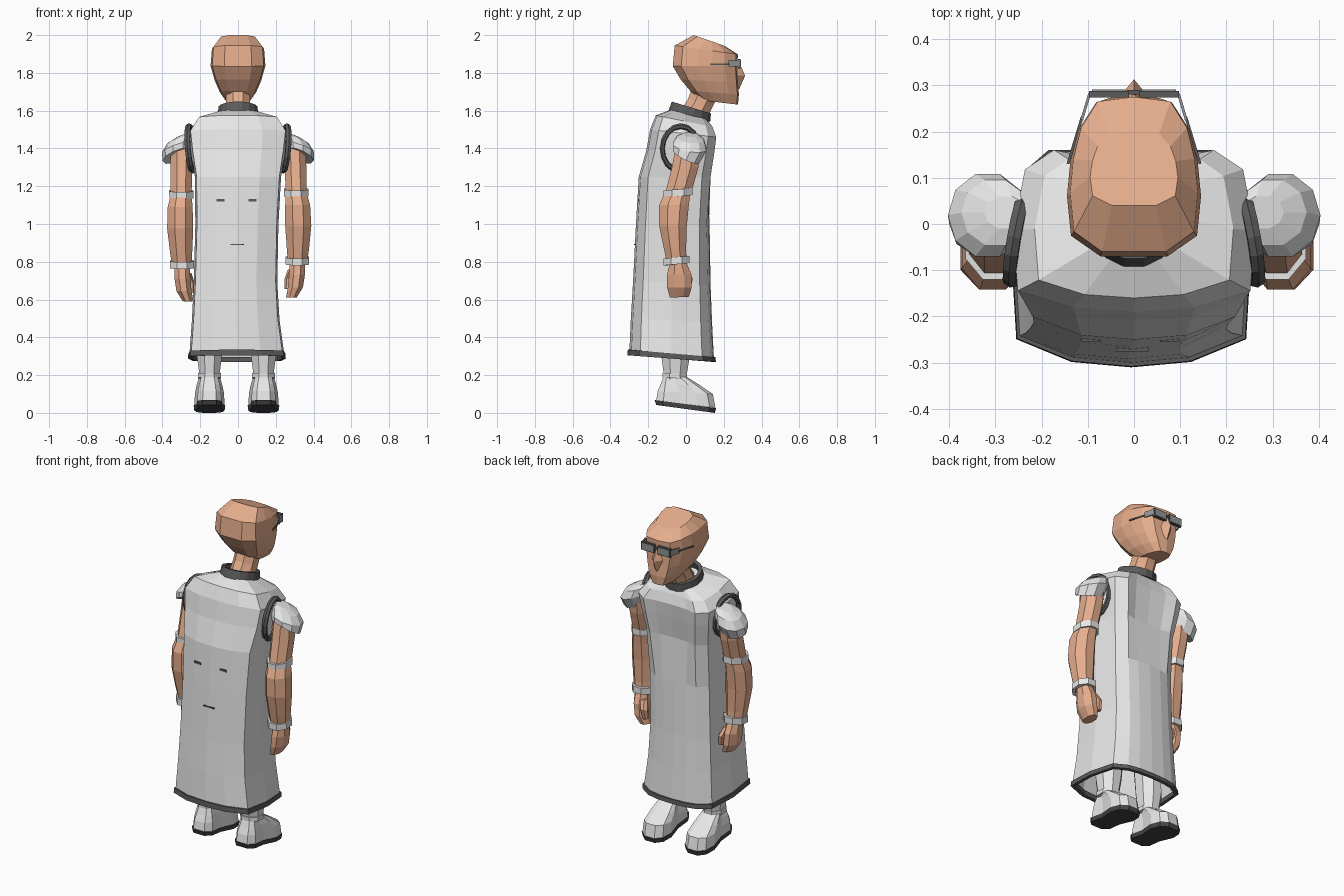
import bpy, bmesh, math
from mathutils import Vector


def material(name, rgb):
    m = bpy.data.materials.new(name)
    m.diffuse_color = (*rgb, 1)
    return m


SKIN = material("skin", (0.79, 0.42, 0.265))
CLOTH = material("light grey cloth", (0.80, 0.80, 0.80))
TRIM = material("dark grey trim", (0.105, 0.105, 0.105))
SOLE = material("sole black", (0.06, 0.06, 0.06))
LENS = material("lens grey", (0.29, 0.31, 0.32))


# Cross-section templates: x as fraction of half width, y as fraction back to front
def oval(n, turn=0.5):
    k = 1 / math.cos(math.pi / n) if turn else 1
    pts = []
    for i in range(n):
        a = 2 * math.pi * (i + turn) / n
        pts.append((math.sin(a) * k, 0.5 - 0.5 * math.cos(a) * k))
    return pts


def mirrored(half):
    return half + [(-x, y) for x, y in reversed(half) if x > 0]


BACK = [(0, 0), (.5, .025), (.96, .13), (1, .5)]
SKIRT = mirrored(BACK + [(.9, .86), (.62, .96), (.35, .99), (0, 1)])
CHEST = mirrored(BACK + [(.9, .88), (.66, 1), (.4, .96), (0, .95)])
HEAD = mirrored([(.5, 0), (.94, .13), (1, .38), (.95, .6), (.83, .8), (.57, .97), (0, 1)])
SHOE = mirrored([(.45, 0), (.8, .12), (.75, .4), (1, .7), (.85, .9), (.4, 1)])


def loft(name, mat, rings, shape, caps=(True, True), wrap=False, slope=0):
    """Ring: back y, back z, front y, front z, half width, centre x.
    shape is one template, or a list of one template per ring."""
    shapes = shape if isinstance(shape[0], list) else [shape] * len(rings)
    bm = bmesh.new()
    loops = []
    for (yb, zb, yf, zf, w, cx), pts in zip(rings, shapes):
        loops.append([bm.verts.new((cx + w * x, yb + (yf - yb) * t,
                                    zb + (zf - zb) * t + slope * w * x))
                      for x, t in pts])
    n = len(loops[0])
    pairs = list(zip(loops, loops[1:]))
    if wrap:
        pairs.append((loops[-1], loops[0]))
    for a, b in pairs:
        for i in range(n):
            j = (i + 1) % n
            bm.faces.new((a[i], a[j], b[j], b[i]))
    if not wrap:
        if caps[0]:
            bm.faces.new(loops[0])
        if caps[1]:
            bm.faces.new(loops[-1])
    bmesh.ops.recalc_face_normals(bm, faces=bm.faces)
    me = bpy.data.meshes.new(name)
    bm.to_mesh(me)
    bm.free()
    me.materials.append(mat)
    ob = bpy.data.objects.new(name, me)
    bpy.context.collection.objects.link(ob)
    return ob


def box(name, mat, loc, size, rot=(0, 0, 0)):
    bpy.ops.mesh.primitive_cube_add(size=1, location=loc, rotation=rot)
    ob = bpy.context.object
    ob.name = name
    ob.scale = size
    ob.data.materials.append(mat)


def bar(name, mat, a, b, thick, height):
    a, b = Vector(a), Vector(b)
    box(name, mat, (a + b) / 2, (thick, (a - b).length, height),
        (0, 0, math.atan2(a.x - b.x, b.y - a.y)))


def central(rings):
    return [r + (0,) for r in rings]


# Gown, open at the bottom
loft("gown", CLOTH, [
    (-.300, .32, .148, .285, .252, -.006),
    (-.292, .50, .138, .48, .232, -.012),
    (-.280, .70, .130, .68, .221, -.013),
    (-.265, 1.00, .125, .99, .220, -.006),
    (-.250, 1.25, .130, 1.25, .228, 0),
    (-.210, 1.39, .150, 1.38, .250, 0),
    (-.190, 1.50, .160, 1.46, .262, 0),
    (-.160, 1.575, .140, 1.515, .215, 0),
    (-.080, 1.605, .110, 1.555, .10, 0)],
    [SKIRT] * 4 + [CHEST] * 4 + [SKIRT], caps=(False, True))
loft("gown_hem", TRIM, [
    (-.310, .305, .158, .27, .259, -.006), (-.308, .335, .156, .295, .257, -.006),
    (-.290, .335, .138, .295, .240, -.006), (-.290, .305, .138, .27, .240, -.006)],
    SKIRT, wrap=True)

# Small openings at the back of the gown
for x in (-.093, .077):
    box("back_slit", TRIM, (x, -.250, 1.127), (.042, .009, .013), (.05, 0, 0))
box("back_crease", TRIM, (-.004, -.271, .892), (.070, .009, .006), (.05, 0, 0))

# Collar and neck
loft("collar", TRIM, central([
    (-.092, 1.602, .128, 1.540, .107), (-.075, 1.648, .132, 1.585, .103),
    (-.055, 1.642, .112, 1.591, .083), (-.070, 1.596, .106, 1.546, .085)]),
    oval(16), wrap=True)
loft("neck", SKIN, central([
    (-.05, 1.57, .10, 1.53, .068), (.01, 1.66, .14, 1.62, .064),
    (.04, 1.74, .18, 1.70, .064)]), oval(8))

# Head and nose
loft("head", SKIN, central([
    (.080, 1.655, .275, 1.632, .060),
    (.022, 1.705, .280, 1.685, .096),
    (-.028, 1.765, .276, 1.75, .123),
    (-.070, 1.835, .272, 1.84, .145),
    (-.060, 1.945, .275, 1.898, .138),
    (.040, 2.0, .200, 1.945, .095)]), HEAD)
loft("nose", SKIN, central([
    (.23, 1.715, .282, 1.715, .030), (.23, 1.785, .313, 1.785, .034),
    (.23, 1.855, .282, 1.855, .016)]), oval(4, 0))

# Glasses
for s in (1, -1):
    box("glasses_frame", TRIM, (s * .054, .281, 1.848), (.086, .014, .050))
    box("glasses_lens", LENS, (s * .054, .2885, 1.848), (.074, .004, .038))
    bar("glasses_hinge", LENS, (s * .096, .282, 1.85), (s * .113, .225, 1.85), .006, .034)
    bar("glasses_temple", TRIM, (s * .112, .232, 1.848), (s * .143, .13, 1.845), .006, .008)
box("glasses_bridge", TRIM, (0, .285, 1.855), (.03, .010, .010))

# Arms: the left one hangs slightly lower and closer to the body
for s, side in ((1, "right"), (-1, "left")):
    def limb(rings):
        out = []
        for yb, zb, yf, zf, w, cx in rings:
            k = 0 if s > 0 else min(1, max(0, (1.45 - zb) / .65))
            out.append((yb, zb - .02 * k, yf, zf - .02 * k, w, s * (cx - .018 * k)))
        return out

    loft(side + "_shoulder_cap", CLOTH, limb([
        (-.070, 1.395, .07, 1.330, .078, .319),
        (-.070, 1.425, .108, 1.395, .082, .317),
        (-.045, 1.460, .095, 1.445, .070, .300),
        (-.01, 1.478, .060, 1.472, .044, .278)]), oval(10), slope=-.33 * s)
    loft(side + "_upper_arm", SKIN, limb([
        (-.05, 1.43, .08, 1.43, .055, .300),
        (-.075, 1.30, .066, 1.30, .058, .304),
        (-.110, 1.16, .026, 1.16, .055, .309)]), oval(8))
    loft(side + "_forearm", SKIN, limb([
        (-.115, 1.16, .022, 1.16, .056, .309),
        (-.142, 1.10, .015, 1.10, .066, .316),
        (-.142, .99, .004, .99, .069, .319),
        (-.115, .86, .000, .86, .058, .317),
        (-.100, .79, .005, .79, .050, .315)]), oval(8))
    for part, z, yb, yf, w, cx in (("elbow_band", 1.165, -.120, .034, .064, .308),
                                   ("wrist_band", .805, -.118, .018, .063, .314)):
        loft(side + "_" + part, CLOTH, limb([
            (yb, z - .024, yf, z - .012, w, cx), (yb, z + .012, yf, z + .026, w, cx),
            (yb + .02, z + .012, yf - .02, z + .026, w - .016, cx),
            (yb + .02, z - .024, yf - .02, z - .012, w - .016, cx)]), oval(8), wrap=True)
    # Hand with curled fingers and a thumb
    loft(side + "_hand", SKIN, limb([
        (-.085, .80, .000, .80, .040, .315),
        (-.100, .73, .028, .735, .042, .312),
        (-.100, .665, .030, .665, .040, .304),
        (-.085, .61, .015, .615, .028, .283)]), oval(8))
    loft(side + "_thumb", SKIN, limb([
        (-.03, .76, .010, .76, .018, .285),
        (-.01, .71, .035, .71, .018, .268),
        (-.01, .655, .025, .655, .013, .262)]), oval(6))
    # Armhole trim
    bpy.ops.mesh.primitive_torus_add(
        major_segments=16, minor_segments=6, major_radius=.110, minor_radius=.014,
        location=(s * .249, -.030, 1.40),
        rotation=(0, math.radians(90 + 5 * s), math.radians(10 * s)))
    ring = bpy.context.object
    ring.name = side + "_armhole_trim"
    ring.scale = (1.08, .88, 1.2)
    ring.data.materials.append(TRIM)

    # Legs, ankle cuffs and shoes
    c = s * .143 - .008
    loft(side + "_leg", CLOTH, [
        (-.115, .18, .000, .18, .050, c), (-.130, .30, .020, .30, .066, c),
        (-.140, .75, .040, .75, .066, s * .110 - .008)], oval(8))
    loft(side + "_ankle_cuff", CLOTH, [
        (-.125, .188, .006, .180, .060, c), (-.125, .212, .006, .205, .060, c)], oval(8))
    loft(side + "_shoe", CLOTH, [
        (-.158, .065, .156, .028, .080, c), (-.150, .115, .142, .100, .077, c),
        (-.135, .150, .075, .146, .068, c), (-.118, .195, .005, .190, .054, c)], SHOE)
    loft(side + "_sole", SOLE, [
        (-.158, .042, .152, .000, .080, c), (-.166, .068, .160, .026, .084, c)], SHOE)
